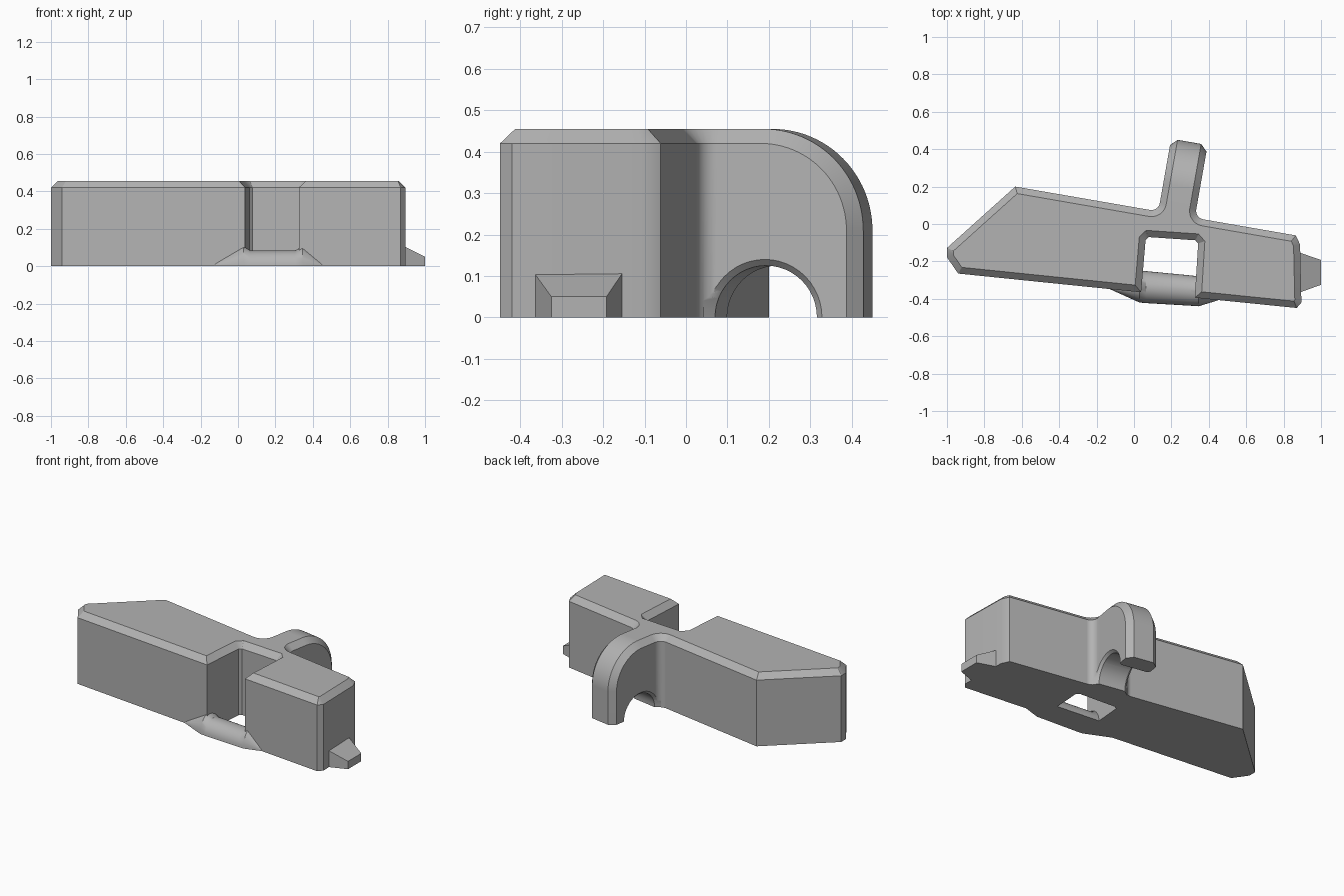
import bpy, bmesh, math
from mathutils import Vector

cube = bpy.data.objects.get("Cube")
if cube:
    bpy.data.objects.remove(cube, do_unlink=True)

HEIGHT, CHAMFER = 0.455, 0.035
TILT = math.radians(-10)
U = Vector((math.cos(TILT), math.sin(TILT), 0))    # across the fin
V = Vector((-math.sin(TILT), math.cos(TILT), 0))   # along the fin
ORIGIN = Vector((0.2275, 0.05, 0))
HALF = 0.099                                       # half the fin width

grey = bpy.data.materials.new("grey")
grey.use_nodes = True
colour = (0.45, 0.45, 0.45, 1)
grey.diffuse_color = colour
grey.node_tree.nodes["Principled BSDF"].inputs["Base Color"].default_value = colour


def fin_point(u, v, z=0.0):
    return ORIGIN + U * u + V * v + Vector((0, 0, z))


def loft(bm, rings, closed=True):
    """Join rings of vertices with quads."""
    rows = [[bm.verts.new(p) for p in ring] for ring in rings]
    n = len(rows[0])
    for a, b in zip(rows, rows[1:]):
        for i in range(n if closed else n - 1):
            j = (i + 1) % n
            bm.faces.new((a[i], a[j], b[j], b[i]))
    return rows


def make(name, bm):
    bmesh.ops.recalc_face_normals(bm, faces=bm.faces)
    mesh = bpy.data.meshes.new(name)
    bm.to_mesh(mesh)
    bm.free()
    mesh.materials.append(grey)
    obj = bpy.data.objects.new(name, mesh)
    bpy.context.collection.objects.link(obj)
    return obj


def capped_loft(name, rings):
    bm = bmesh.new()
    rows = loft(bm, rings)
    bm.faces.new(rows[0])
    bm.faces.new(rows[-1])
    return make(name, bm)


def inset(points, d):
    """Mitred inward offset of a counter-clockwise outline."""
    result = []
    for i, p in enumerate(points):
        a = (p - points[i - 1]).normalized()
        b = (points[(i + 1) % len(points)] - p).normalized()
        na, nb = Vector((-a.y, a.x)), Vector((-b.y, b.x))
        result.append(p + (na + nb) * d / (1 + na.dot(nb)))
    return result


def cut(obj, cutter):
    mod = obj.modifiers.new("arch", 'BOOLEAN')
    mod.operation, mod.solver, mod.object = 'DIFFERENCE', 'EXACT', cutter
    graph = bpy.context.evaluated_depsgraph_get()
    mesh = bpy.data.meshes.new_from_object(obj.evaluated_get(graph))
    obj.modifiers.clear()
    obj.data = mesh


def smooth(obj):
    obj.data.shade_smooth()
    obj.data.set_sharp_from_angle(angle=math.radians(30))
    mod = obj.modifiers.new("flat_normals", 'WEIGHTED_NORMAL')
    mod.keep_sharp = True


# Main body: plan outline with front notch and filleted fin root
R = 0.045
fillet = [(HALF + R + R * math.cos(a), R + R * math.sin(a))
          for a in (math.radians(-90 - 15 * k) for k in range(7))]
root = fillet + [(HALF, 0.1)]
root += [(-u, v) for u, v in reversed(root)]
front = [(-0.94, -0.265), (0.038, -0.365), (0.062, -0.085), (0.078, -0.07),
         (0.328, -0.087), (0.343, -0.104), (0.325, -0.394), (0.87, -0.449),
         (0.895, -0.42), (0.888, -0.11), (0.865, -0.061)]
rear = [(-0.635, 0.2), (-1, -0.128), (-1, -0.178)]
outline = [Vector(p) for p in front]
outline += [fin_point(u, v).to_2d() for u, v in root]
outline += [Vector(p) for p in rear]
body = capped_loft("body", [
    [p.to_3d() for p in outline],
    [Vector((p.x, p.y, HEIGHT - CHAMFER)) for p in outline],
    [Vector((p.x, p.y, HEIGHT)) for p in inset(outline, CHAMFER)]])

# Rear fin: chamfered section swept over a rounded corner
END, BEND = 0.395, 0.245
START = -0.05


def fin_ring(outer, inner):
    w = HALF - CHAMFER
    return [fin_point(-HALF, *inner), fin_point(-w, *outer),
            fin_point(w, *outer), fin_point(HALF, *inner)]


rings = [fin_ring((START, HEIGHT), (START, HEIGHT - CHAMFER))]
for k in range(25):
    a = math.radians(90 - 90 * k / 24)
    c, s = math.cos(a), math.sin(a)
    rings.append(fin_ring(*[(END - BEND + r * c, HEIGHT - BEND + r * s)
                            for r in (BEND, BEND - CHAMFER)]))
rings.append(fin_ring((END, 0), (END - CHAMFER, 0)))
bm = bmesh.new()
rows = loft(bm, rings, closed=False)
base = [bm.verts.new(fin_point(s * HALF, START)) for s in (-1, 1)]
for side, corner in ((0, base[0]), (3, base[1])):
    bm.faces.new([row[side] for row in rows] + [corner])
for row in (rows[0], rows[-1]):
    bm.faces.new(row + [base[1], base[0]])
fin = make("fin", bm)

# Arch through the fin, with flared rims
arch = capped_loft("arch_cutter", [
    [fin_point(u, 0.16 + r * math.cos(2 * math.pi * k / 48),
               r * math.sin(2 * math.pi * k / 48)) for k in range(48)]
    for u, r in ((-0.114, 0.155), (-0.084, 0.125), (0.084, 0.125), (0.114, 0.155))])
for part in (body, fin):
    cut(part, arch)
bpy.data.objects.remove(arch, do_unlink=True)

# Rounded bar across the notch, tapering into the front wall
stations = [(-0.13, -0.335, -0.348, 0.01), (0.03, -0.25, -0.42, 0.108),
            (0.065, -0.252, -0.423, 0.083), (0.305, -0.275, -0.437, 0.083),
            (0.345, -0.28, -0.44, 0.108), (0.45, -0.4, -0.408, 0.01)]
bar = capped_loft("notch_bar", [
    [Vector((x, (back + face) / 2 + (back - face) / 2 * math.cos(math.pi * k / 16),
             h * math.sin(math.pi * k / 16))) for k in range(17)]
    for x, back, face, h in stations])

# Tapered peg on the left end
peg = capped_loft("end_peg", [
    [Vector((x, y, z)) for y, z in ((y0, 0), (y1, 0), (y1, h), (y0, h))]
    for x, y0, y1, h in ((0.87, -0.372, -0.148, 0.115), (1, -0.325, -0.192, 0.05))])

for part in (body, fin, bar):
    smooth(part)
